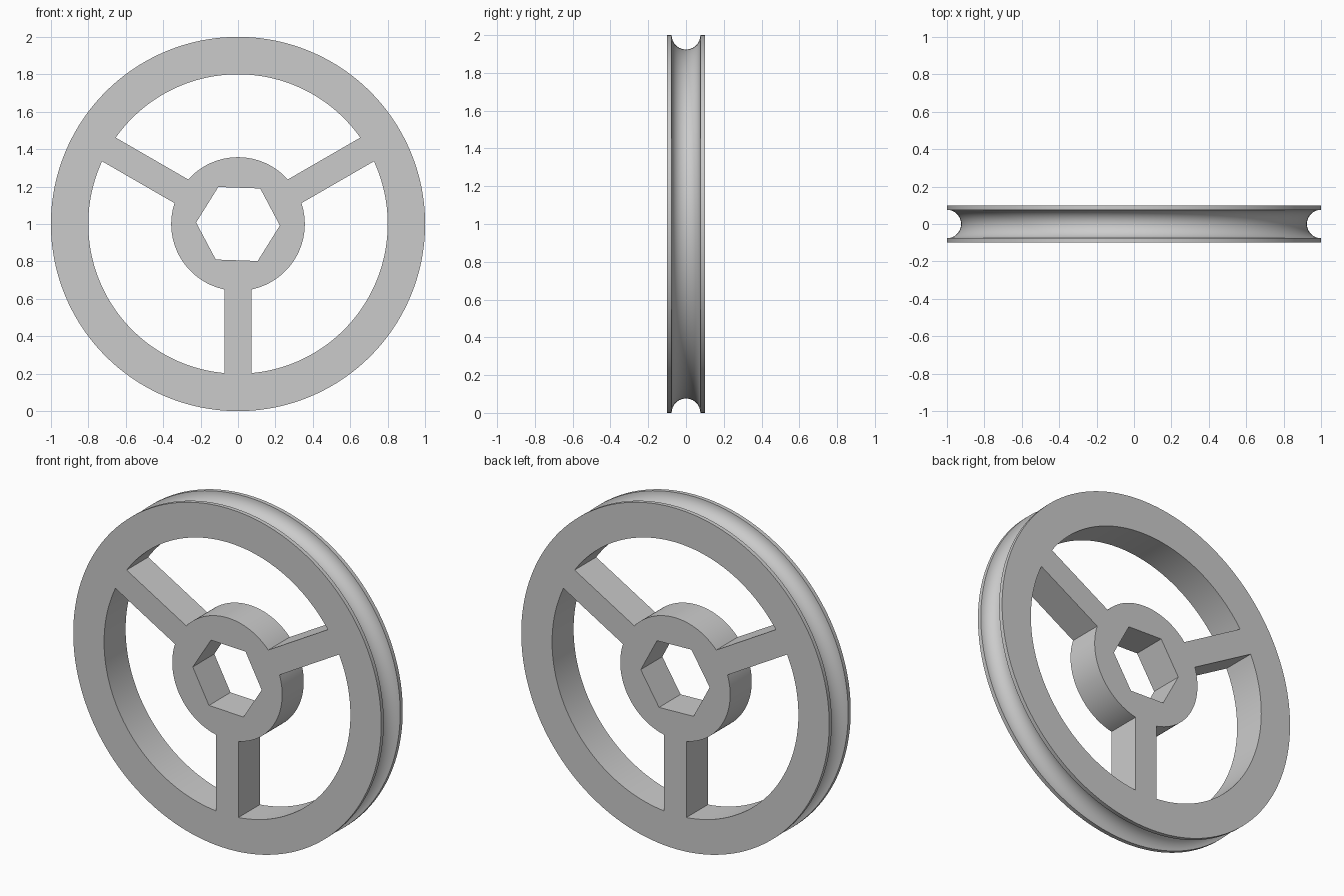
import bpy, bmesh
from math import sin, cos, asin, pi, radians
from mathutils import Vector

RIM, RIM_INNER, HUB, HEX = 1.0, 0.8, 0.357, 0.224
HALF_DEPTH, GROOVE, HALF_SPOKE = 0.1, 0.076, 0.073
SEGMENTS = 160

cube = bpy.data.objects.get("Cube")
if cube:
    bpy.data.objects.remove(cube, do_unlink=True)

grey = bpy.data.materials.new("plain_grey")
grey.use_nodes = True
grey.diffuse_color = (0.6, 0.6, 0.6, 1)
grey.node_tree.nodes["Principled BSDF"].inputs["Base Color"].default_value = grey.diffuse_color


def polar(r, a, y=0.0):
    """Point in the wheel plane, raised so the wheel stands on the floor."""
    return Vector((r * cos(a), y, RIM + r * sin(a)))


def skin(name, rings):
    """Closed solid through a stack of equal loops, capped at both ends."""
    bm = bmesh.new()
    loops = [[bm.verts.new(p) for p in ring] for ring in rings]
    for low, high in zip(loops, loops[1:]):
        for i in range(len(low)):
            j = (i + 1) % len(low)
            bm.faces.new((low[i], low[j], high[j], high[i]))
    bm.faces.new(loops[0])
    bm.faces.new(loops[-1])
    bmesh.ops.recalc_face_normals(bm, faces=bm.faces)
    mesh = bpy.data.meshes.new(name)
    bm.to_mesh(mesh)
    bm.free()
    mesh.materials.append(grey)
    obj = bpy.data.objects.new(name, mesh)
    bpy.context.collection.objects.link(obj)
    return obj


def cutter(name, outline):
    """Prism through the full depth from (radius, angle) pairs."""
    obj = skin(name, [[polar(r, a, y) for r, a in outline] for y in (-0.2, 0.2)])
    obj.hide_render = True
    return obj


def arc(r, start, end, steps):
    trim = asin(HALF_SPOKE / r)
    start, end = start + trim, end - trim
    return [(r, start + (end - start) * i / steps) for i in range(steps + 1)]


# Grooved disc: flat flange edges either side of a half-round channel
steps = 20
channel = [(-GROOVE * cos(pi * i / steps), RIM - GROOVE * sin(pi * i / steps))
           for i in range(steps + 1)]
profile = [(-HALF_DEPTH, RIM)] + channel + [(HALF_DEPTH, RIM)]
wheel = skin("pulley_wheel", [[polar(r, 2 * pi * i / SEGMENTS, y) for i in range(SEGMENTS)]
                              for y, r in profile])

# Hexagonal axle hole, turned slightly
cutters = [cutter("axle_hole", [(HEX, radians(60 * i - 2)) for i in range(6)])]

# Three windows that leave the spokes, hub and rim
for k in range(3):
    a = radians(30 + 120 * k)
    b = a + radians(120)
    outline = arc(RIM_INNER, a, b, 48) + arc(HUB, a, b, 32)[::-1]
    cutters.append(cutter("window_%d" % k, outline))

bpy.context.view_layer.objects.active = wheel
for tool in cutters:
    cut = wheel.modifiers.new(tool.name, 'BOOLEAN')
    cut.operation = 'DIFFERENCE'
    cut.solver = 'EXACT'
    cut.object = tool
    bpy.ops.object.modifier_apply(modifier=cut.name)
    bpy.data.objects.remove(tool, do_unlink=True)

bpy.ops.object.select_all(action='DESELECT')
wheel.select_set(True)
bpy.ops.object.shade_smooth_by_angle(angle=radians(30))
